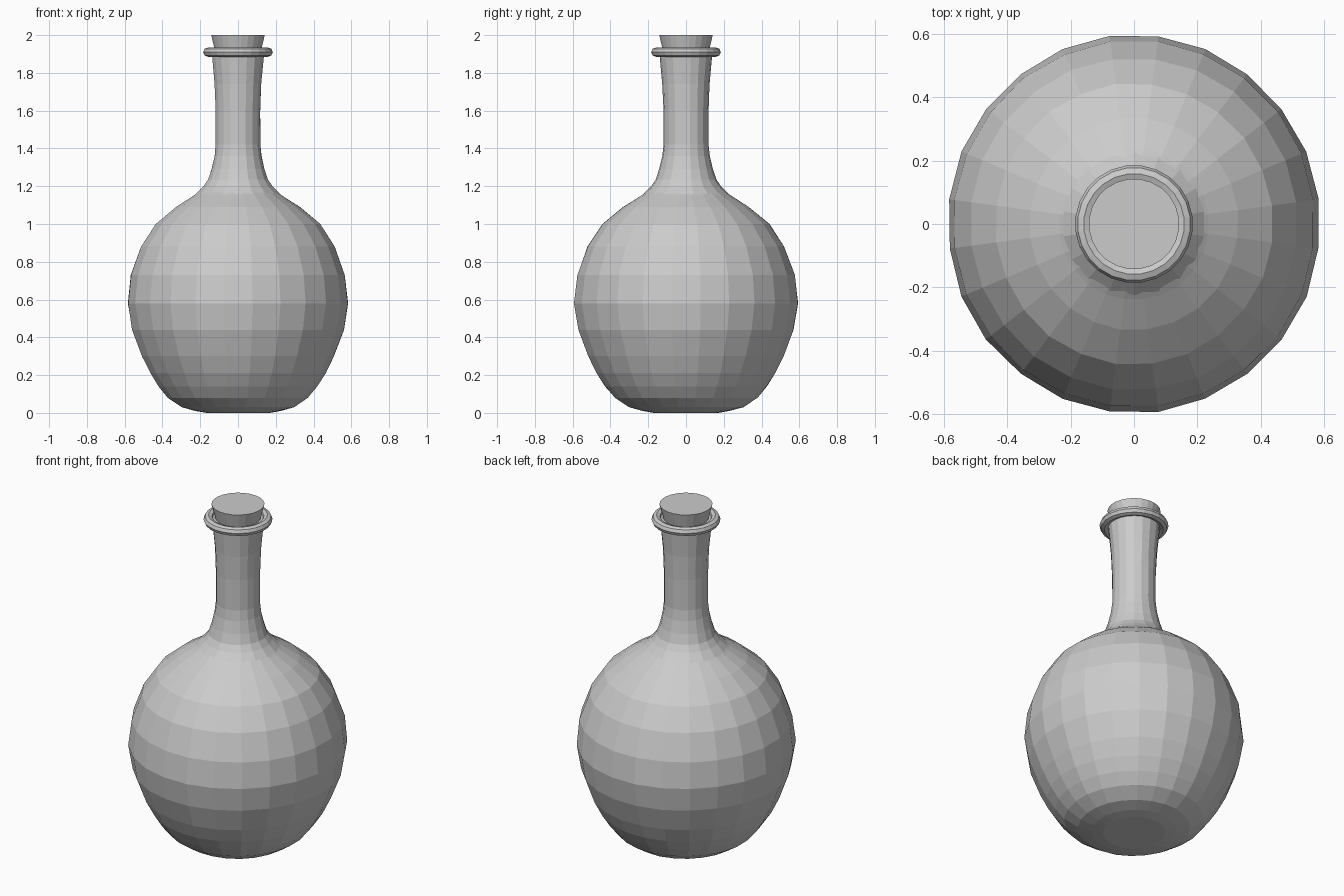
import bpy, bmesh, math, random

random.seed(4)
cube = bpy.data.objects.get("Cube")
if cube:
    bpy.data.objects.remove(cube, do_unlink=True)

grey = bpy.data.materials.new("plain_grey")
grey.use_nodes = True
colour = (0.6, 0.6, 0.6, 1)
grey.diffuse_color = colour
grey.node_tree.nodes["Principled BSDF"].inputs["Base Color"].default_value = colour


def lathe(name, profile, sides, caps=(), closed=False, jitter=0.0, squash=1.0):
    """Turn a list of (radius, height) points around z into a faceted part."""
    bm = bmesh.new()
    rings = []
    for r, z in profile:
        ring = []
        for i in range(sides):
            a = 2 * math.pi * (i + 0.5) / sides
            rr = r + random.uniform(-jitter, jitter)
            ring.append(bm.verts.new((rr * math.cos(a) * squash, rr * math.sin(a), z)))
        rings.append(ring)
    pairs = list(zip(rings, rings[1:]))
    if closed:
        pairs.append((rings[-1], rings[0]))
    for low, high in pairs:
        for i in range(sides):
            j = (i + 1) % sides
            bm.faces.new((low[i], low[j], high[j], high[i]))
    for end in caps:
        bm.faces.new(rings[end])
    bmesh.ops.recalc_face_normals(bm, faces=bm.faces)
    mesh = bpy.data.meshes.new(name)
    bm.to_mesh(mesh)
    bm.free()
    mesh.materials.append(grey)
    obj = bpy.data.objects.new(name, mesh)
    bpy.context.collection.objects.link(obj)
    return obj


# Round belly with a flattened base
belly = [(0.17, 0.0), (0.23, 0.01), (0.305, 0.03), (0.38, 0.08), (0.43, 0.14),
         (0.475, 0.21), (0.52, 0.30), (0.573, 0.44), (0.597, 0.58), (0.58, 0.73),
         (0.525, 0.88), (0.445, 1.0), (0.335, 1.09), (0.24, 1.15), (0.17, 1.20)]
lathe("flask_body", belly, 24, caps=(0,), jitter=0.002, squash=0.985)

# Flared neck, closed by a lip that meets the stopper
neck = [(0.225, 1.16), (0.185, 1.2), (0.16, 1.235), (0.142, 1.29), (0.126, 1.36),
        (0.119, 1.42), (0.119, 1.6), (0.125, 1.74), (0.138, 1.88), (0.14, 1.92),
        (0.11, 1.92)]
lathe("flask_neck", neck, 18, jitter=0.001)

# Rounded collar around the mouth
collar = [(0.159 + 0.027 * math.cos(t * math.pi / 4),
           1.91 + 0.025 * math.sin(t * math.pi / 4)) for t in range(8)]
lathe("neck_collar", collar, 24, closed=True)

# Tapered stopper
lathe("stopper", [(0.108, 1.86), (0.143, 2.0)], 24, caps=(0, -1))
